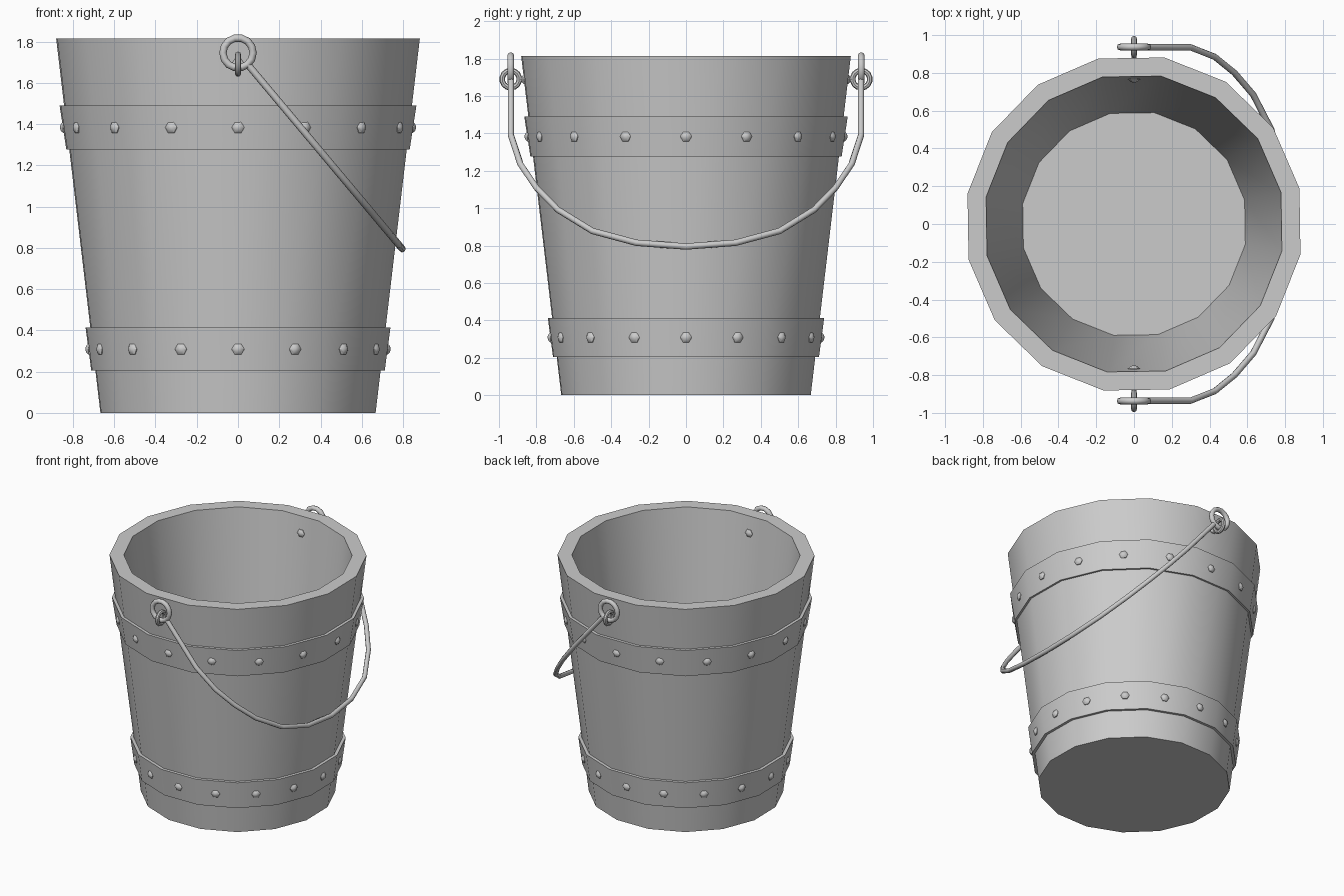
import bpy, bmesh, math
from mathutils import Matrix, Vector

if "Cube" in bpy.data.objects:
    bpy.data.objects.remove(bpy.data.objects["Cube"])

SIDES = 16
TURN = math.radians(12.15)      # the staves' corners sit slightly off the half step


def add_object(name, bm, angle=35):
    bmesh.ops.recalc_face_normals(bm, faces=bm.faces[:])
    mesh = bpy.data.meshes.new(name)
    bm.to_mesh(mesh)
    bm.free()
    ob = bpy.data.objects.new(name, mesh)
    bpy.context.collection.objects.link(ob)
    bpy.ops.object.select_all(action='DESELECT')
    ob.select_set(True)
    bpy.context.view_layer.objects.active = ob
    bpy.ops.object.shade_smooth_by_angle(angle=math.radians(angle))
    return ob


def bridge(bm, a, b):
    n = len(a)
    for i in range(n):
        j = (i + 1) % n
        bm.faces.new((a[i], a[j], b[j], b[i]))


def lathe(bm, profile, n, turn=0.0, closed=False, matrix=Matrix()):
    """Revolve (radius, z) points about z; open profiles get capped ends."""
    rings = []
    for r, z in profile:
        rings.append([bm.verts.new(matrix @ Vector((
            r * math.cos(turn + math.tau * i / n),
            r * math.sin(turn + math.tau * i / n), z))) for i in range(n)])
    for a, b in zip(rings, rings[1:]):
        bridge(bm, a, b)
    if closed:
        bridge(bm, rings[-1], rings[0])
    else:
        bm.faces.new(rings[0])
        bm.faces.new(rings[-1])


def torus(bm, major, minor, matrix, n=14, m=8):
    lathe(bm, [(major + minor * math.cos(math.tau * k / m),
                minor * math.sin(math.tau * k / m)) for k in range(m)],
          n, closed=True, matrix=matrix)


def tube(bm, pts, radius, m=8):
    """Sweep a round section along a path."""
    rings = []
    side = Vector((0.766, 0, 0.643))    # normal of the handle's plane
    for i, p in enumerate(pts):
        t = (pts[min(i + 1, len(pts) - 1)] - pts[max(i - 1, 0)]).normalized()
        u = t.cross(side).normalized()
        v = t.cross(u)
        rings.append([bm.verts.new(p + radius * (u * math.cos(math.tau * k / m)
                      + v * math.sin(math.tau * k / m))) for k in range(m)])
    for a, b in zip(rings, rings[1:]):
        bridge(bm, a, b)
    bm.faces.new(rings[0])
    bm.faces.new(rings[-1])


def stud(bm, angle, radius, z, inward=False):
    """Six-sided domed rivet pointing away from (or towards) the axis."""
    face = Matrix.Rotation(math.pi if inward else 0, 4, 'Z')
    mat = (Matrix.Rotation(angle, 4, 'Z') @ Matrix.Translation((radius, 0, z))
           @ face @ Matrix.Rotation(math.pi / 2, 4, 'Y'))
    lathe(bm, [(0.031, -0.015), (0.031, 0.002), (0.02, 0.012), (0.006, 0.017)],
          6, turn=math.pi / 2, matrix=mat)


# Tapered pail with a thick wall and floor
bm = bmesh.new()
lathe(bm, [(0.678, 0), (0.896, 1.815), (0.796, 1.815), (0.599, 0.17)], SIDES, TURN)
add_object("bucket_body", bm)

# Two hoops, each with sixteen rivets
for name, r0, z0, r1, z1 in (("lower", 0.723, 0.205, 0.751, 0.413),
                             ("upper", 0.846, 1.277, 0.879, 1.49)):
    bm = bmesh.new()
    lathe(bm, [(r0, z0), (r1, z1), (r1 - 0.05, z1), (r0 - 0.05, z0)],
          SIDES, TURN, closed=True)
    add_object(name + "_band", bm)
    bm = bmesh.new()
    mid = (r0 + r1) / 2 * math.cos(math.pi / SIDES)
    for i in range(SIDES):
        stud(bm, math.tau * i / SIDES, mid, (z0 + z1) / 2)
    add_object(name + "_rivets", bm)

# Eye bolts through the wall
EYE_Y, EYE_Z = 0.937, 1.69
for s, label in ((-1, "front"), (1, "back")):
    bm = bmesh.new()
    torus(bm, 0.046, 0.015, Matrix.Translation((0, s * EYE_Y, EYE_Z))
          @ Matrix.Rotation(math.pi / 2, 4, 'Y'))
    lathe(bm, [(0.014, 0.78), (0.014, 0.895)], 8,
          matrix=Matrix.Translation((0, 0, EYE_Z))
          @ Matrix.Rotation(-s * math.pi / 2, 4, 'X'))
    stud(bm, s * math.pi / 2, 0.766, EYE_Z, inward=True)
    stud(bm, s * math.pi / 2, 0.864, EYE_Z)
    add_object(label + "_eye_bolt", bm)

# Wire handle resting against the +x side, with a loop at each end
TOP = 1.745
half = [(0.936, 1.69), (0.936, 1.39), (0.885, 1.235), (0.80, 1.11),
        (0.685, 0.992), (0.50, 0.878), (0.265, 0.815)]
path = [(-y, z) for y, z in half] + [(0, 0.795)] + half[::-1]
bm = bmesh.new()
tube(bm, [Vector(((TOP - z) * 0.838, y, z)) for y, z in path], 0.017)
for s in (-1, 1):
    torus(bm, 0.073, 0.018, Matrix.Translation((0, s * EYE_Y, TOP))
          @ Matrix.Rotation(math.pi / 2, 4, 'X'))
add_object("handle", bm, 50)
